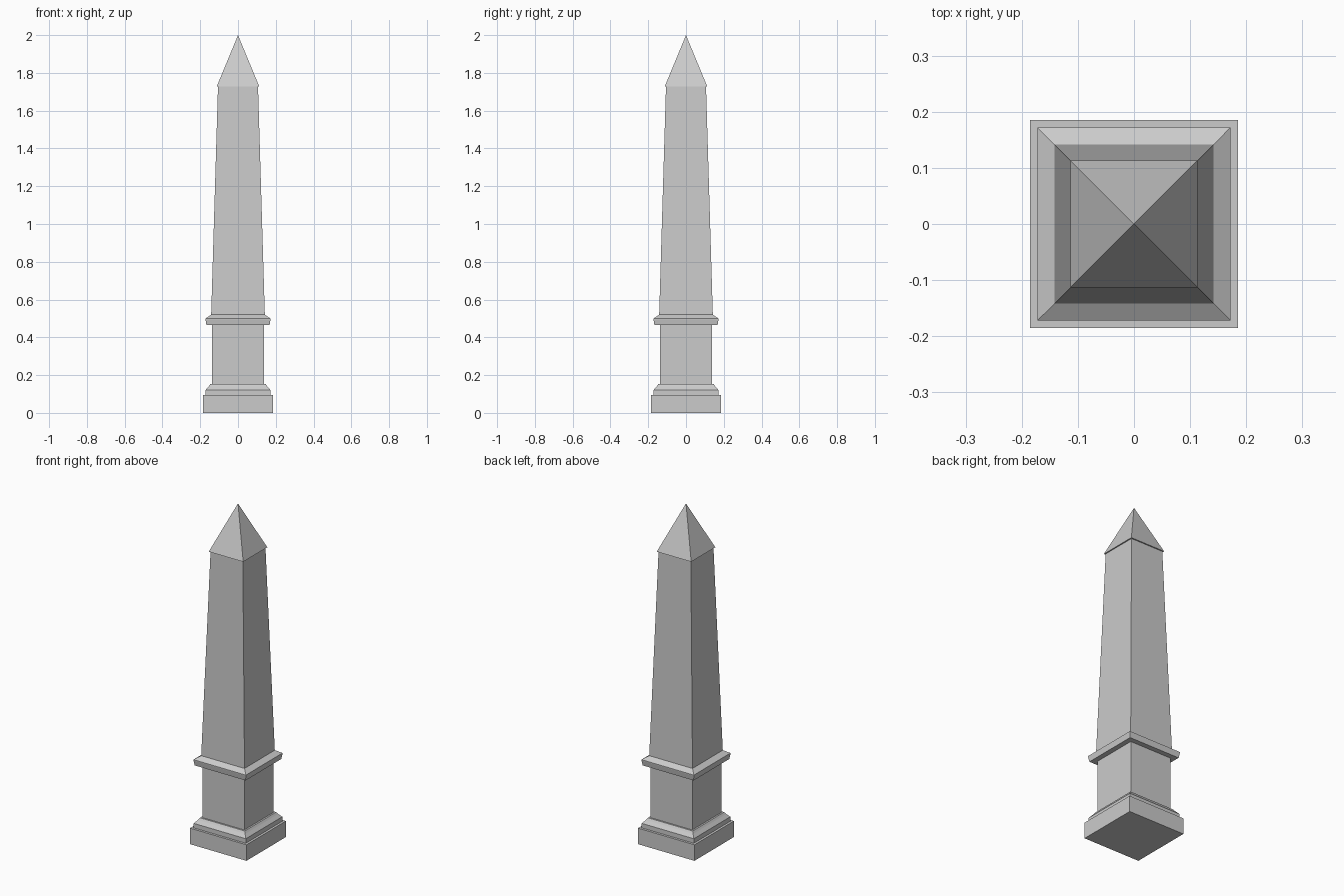
import bpy, bmesh

if "Cube" in bpy.data.objects:
    bpy.data.objects.remove(bpy.data.objects["Cube"])


def square_stack(name, profile):
    """Stack square rings given as (half width, height) into one closed solid."""
    bm = bmesh.new()
    rings = []
    for h, z in profile:
        if h == 0:
            rings.append([bm.verts.new((0, 0, z))])
        else:
            rings.append([bm.verts.new((sx * h, sy * h, z))
                          for sx, sy in ((-1, -1), (1, -1), (1, 1), (-1, 1))])
    for a, b in zip(rings, rings[1:]):
        for i in range(4):
            j = (i + 1) % 4
            if len(b) == 1:
                bm.faces.new((a[i], a[j], b[0]))
            else:
                bm.faces.new((a[i], a[j], b[j], b[i]))
    bm.faces.new(rings[0][::-1])
    if len(rings[-1]) == 4:
        bm.faces.new(rings[-1])
    mesh = bpy.data.meshes.new(name)
    bm.to_mesh(mesh)
    bm.free()
    obj = bpy.data.objects.new(name, mesh)
    bpy.context.collection.objects.link(obj)
    return obj


# Pedestal: plinth, stepped base moulding, die and cornice
square_stack("pedestal", [
    (0.185, 0), (0.185, 0.095),
    (0.171, 0.095), (0.171, 0.122), (0.155, 0.14), (0.147, 0.152),
    (0.137, 0.152), (0.137, 0.465),
    (0.167, 0.465), (0.172, 0.495), (0.172, 0.5), (0.142, 0.52)])

# Tapering shaft and overhanging pyramid tip
square_stack("obelisk", [
    (0.142, 0.52), (0.106, 1.727), (0.113, 1.727), (0, 2.0)])
